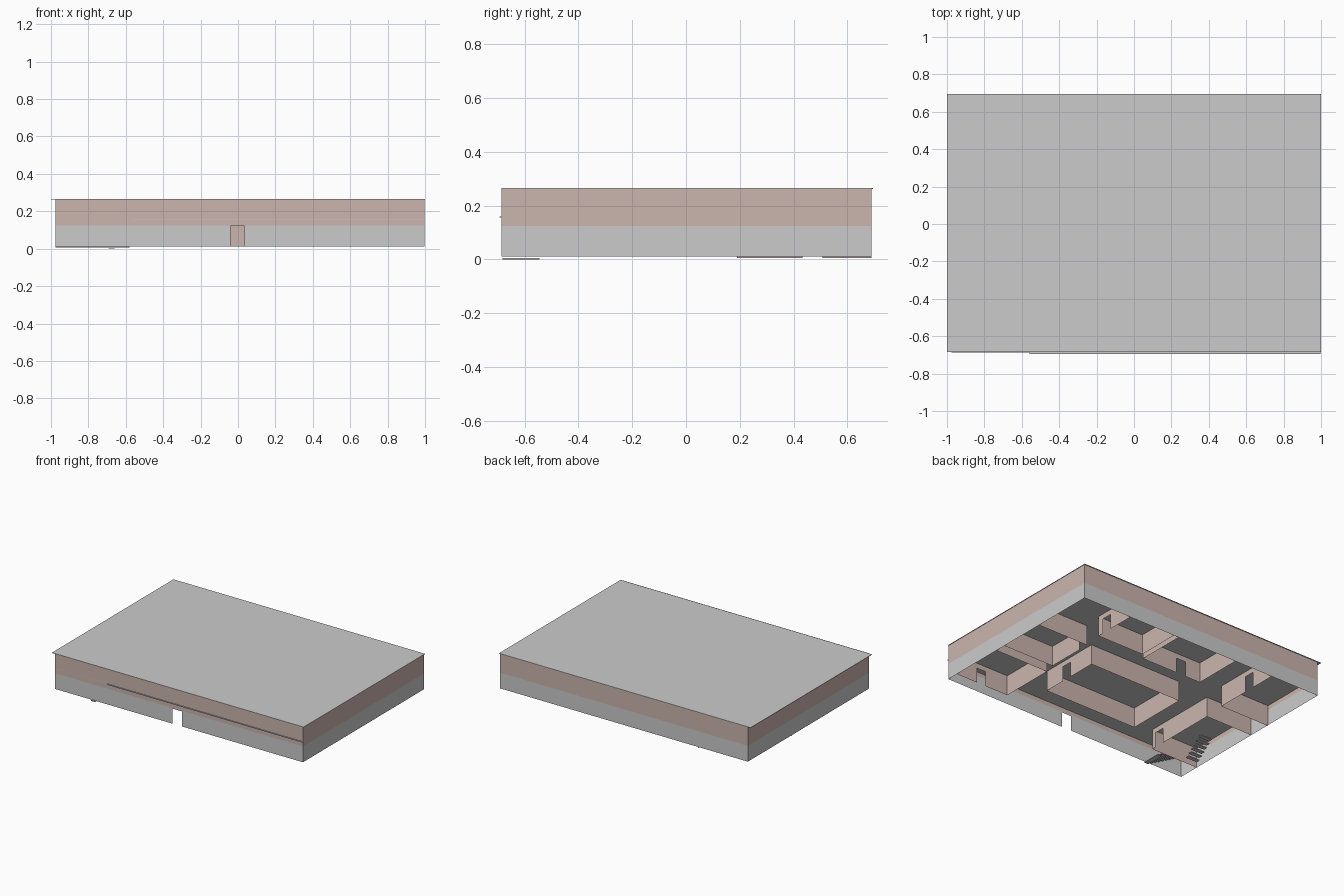
import bpy, bmesh
from mathutils import Vector

if "Cube" in bpy.data.objects:
    bpy.data.objects.remove(bpy.data.objects["Cube"])

# Key levels of the building
Z0, ZC, ZF, ZR = 0.012, 0.125, 0.157, 0.265
X0, X1, Y0, Y1 = -0.975, 0.997, -0.686, 0.69

pink = bpy.data.materials.new("pink_plaster")
pink.diffuse_color = (0.60, 0.46, 0.42, 1)
pink.use_nodes = True
pink.node_tree.nodes["Principled BSDF"].inputs["Base Color"].default_value = pink.diffuse_color


def finish(name, bm, mat=None):
    me = bpy.data.meshes.new(name)
    bm.to_mesh(me)
    bm.free()
    ob = bpy.data.objects.new(name, me)
    bpy.context.collection.objects.link(ob)
    if mat:
        me.materials.append(mat)
    return ob


def panel(bm, a, b, z0, z1):
    """Upright flat panel between two plan points."""
    pts = [(*a, z0), (*b, z0), (*b, z1), (*a, z1)]
    bm.faces.new([bm.verts.new(p) for p in pts])


def wall(bm, a, b, z0, z1, door=None, width=0.075, head=0.12):
    """Straight wall; door is the distance from a to the opening's centre."""
    if door is None:
        return panel(bm, a, b, z0, z1)
    va, vb = Vector(a), Vector(b)
    d = (vb - va).normalized()
    p, q = va + d * (door - width / 2), va + d * (door + width / 2)
    panel(bm, va, p, z0, z1)
    panel(bm, q, vb, z0, z1)
    panel(bm, p, q, head, z1)


def box(bm, lo, hi):
    r = bmesh.ops.create_cube(bm, size=1)
    for v in r["verts"]:
        v.co = [l + (c + 0.5) * (h - l) for c, l, h in zip(v.co, lo, hi)]


def room(name, x0, x1, y0, y1, sides, doors={}, z0=Z0, z1=ZF):
    """Walls on the chosen sides (s, n, w, e), with optional door offsets."""
    ends = {"s": ((x0, y0), (x1, y0)), "n": ((x0, y1), (x1, y1)),
            "w": ((x0, y0), (x0, y1)), "e": ((x1, y0), (x1, y1))}
    bm = bmesh.new()
    for s in sides:
        wall(bm, *ends[s], z0, z1, doors.get(s))
    finish(name, bm, pink)


# Outer shell: grey lower band with entrance, pink upper band
corners = [(X0, Y0), (X1, Y0), (X1, Y1), (X0, Y1)]
for name, z0, z1, mat in (("lower_outer_wall", Z0, ZC, None),
                          ("upper_outer_wall", ZC, ZR, pink)):
    bm = bmesh.new()
    for i in range(4):
        door = 0.972 if (i == 0 and mat is None) else None
        wall(bm, corners[i], corners[(i + 1) % 4], z0, z1, door)
    finish(name, bm, mat)

# Roof overhanging on the left, and upper floor with ledge at the front
bm = bmesh.new()
box(bm, (-1, -0.684, ZR - 0.003), (1, 0.695, ZR))
finish("roof", bm)
bm = bmesh.new()
box(bm, (X0, Y0, ZF), (X1, Y1, ZF + 0.003))
box(bm, (-0.56, -0.694, ZF), (X1, Y0, ZF + 0.003))
finish("upper_floor", bm)

# Ground floor rooms
room("central_hall", -0.33, 0.41, -0.39, 0.06, "snwe", {"e": 0.2})
room("right_front_room", 0.57, X1, -0.60, -0.20, "snw", {"s": 0.22})
room("right_middle_room", 0.59, X1, -0.12, 0.23, "snw", {"w": 0.31})
room("back_right_room", 0.24, 0.61, 0.37, Y1, "swe", {"e": 0.08})
room("back_middle_room", -0.28, 0.20, 0.33, Y1, "swe", {"s": 0.16})
room("back_left_room", X0, -0.58, 0.19, Y1, "se", {"e": 0.28}, z0=0.006)
room("left_front_room", X0, -0.60, -0.53, 0.02, "sne", {"e": 0.07})

# Upper floor rooms and dividing walls
room("upper_hall", -0.81, -0.07, -0.34, 0.105, "snwe", z0=ZF, z1=ZR - 0.001)
bm = bmesh.new()
paths = [[(-0.965, 0.68), (-0.965, 0.25), (-0.255, 0.25), (-0.255, 0.68)],
         [(-0.165, 0.68), (-0.165, 0.32), (0.07, 0.24), (0.03, 0.19), (0.455, 0.19), (0.455, Y1)],
         [(-0.59, 0.25), (-0.59, Y1)], [(0.24, Y0), (0.24, -0.28)]]
for path in paths:
    for a, b in zip(path, path[1:]):
        panel(bm, a, b, ZF, ZR - 0.001)
finish("upper_partitions", bm, pink)

# Staircases of open treads
n = 9
bm = bmesh.new()
for i in range(n):
    x, z = -0.66 - i * 0.03, i * 0.0165
    box(bm, (x - 0.032, Y0 + 0.004, z), (x, -0.545, z + 0.005))
finish("front_stairs", bm)
bm = bmesh.new()
for i in range(6):
    y, z = -0.50 + i * 0.025, 0.03 + i * 0.02
    box(bm, (-0.95, y, z), (-0.86, y + 0.028, z + 0.006))
finish("inner_stairs", bm)
